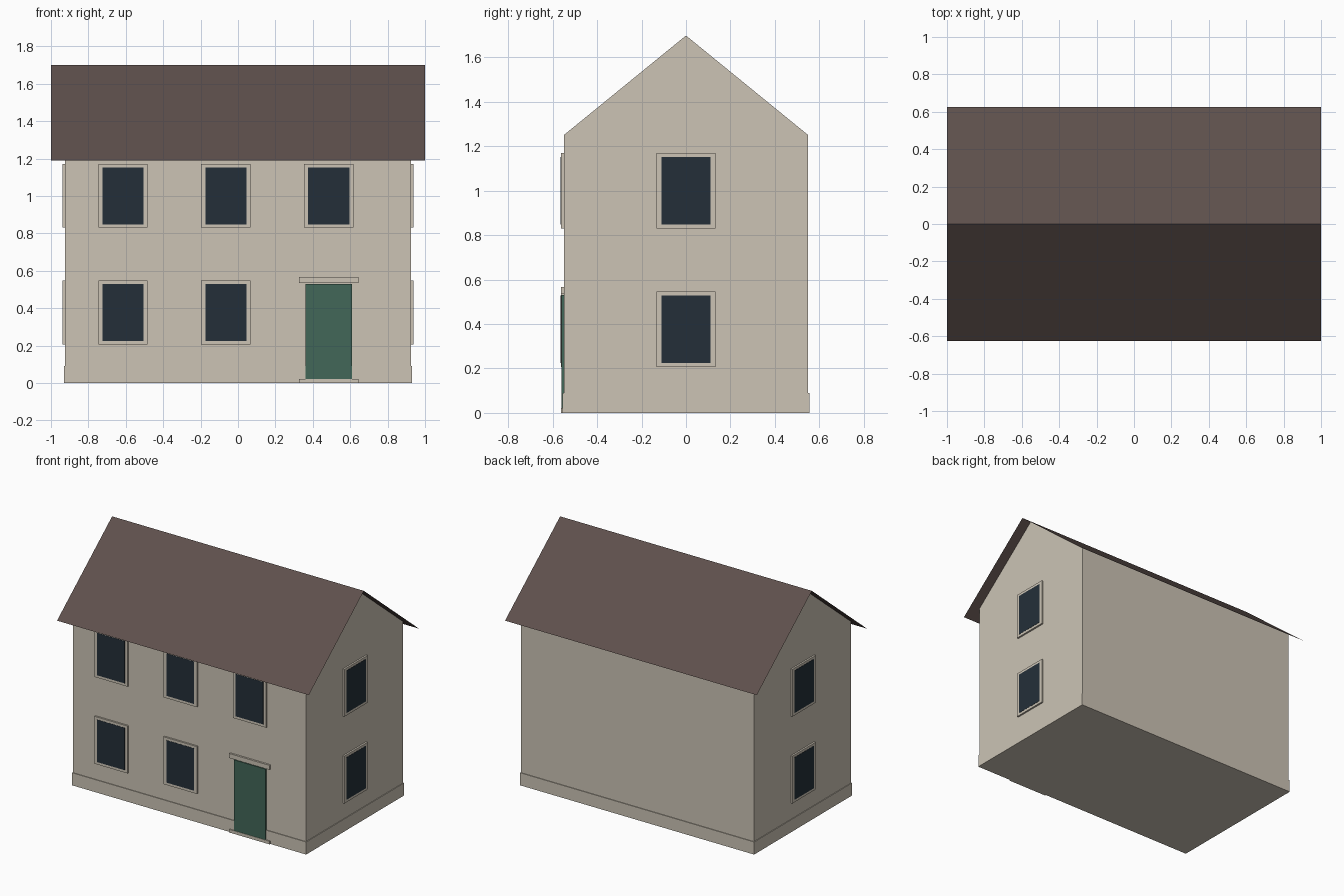
import bpy, bmesh

if "Cube" in bpy.data.objects:
    bpy.data.objects.remove(bpy.data.objects["Cube"])


def material(name, r, g, b):
    lin = [((c / 255 + 0.055) / 1.055) ** 2.4 for c in (r, g, b)]
    m = bpy.data.materials.new(name)
    m.diffuse_color = (*lin, 1)
    m.use_nodes = True
    m.node_tree.nodes["Principled BSDF"].inputs["Base Color"].default_value = m.diffuse_color
    return m


STONE = material("pale stone", 204, 196, 181)
ROOF = material("brown roof", 94, 80, 76)
GLASS = material("dark glass", 36, 47, 57)
GREEN = material("green door paint", 66, 103, 88)

HX, HY = 0.925, 0.55          # wall half sizes
EAVE, RIDGE = 1.25, 1.70


def finish(name, bm, mat):
    me = bpy.data.meshes.new(name)
    bm.to_mesh(me)
    bm.free()
    me.materials.append(mat)
    ob = bpy.data.objects.new(name, me)
    bpy.context.collection.objects.link(ob)
    return ob


def box(name, lo, hi, mat):
    bm = bmesh.new()
    bmesh.ops.create_cube(bm, size=1)
    for v in bm.verts:
        v.co = [(a + b) / 2 + c * (b - a) for a, b, c in zip(lo, hi, v.co)]
    return finish(name, bm, mat)


def wall_plate(name, side, u, z0, z1, half, near, far, mat):
    """Thin plate on a wall; near and far are distances out from the wall."""
    if side == "front":
        return box(name, (u - half, -HY - far, z0), (u + half, -HY - near, z1), mat)
    s = 1 if side == "right" else -1
    x0, x1 = sorted((s * (HX + near), s * (HX + far)))
    return box(name, (x0, u - half, z0), (x1, u + half, z1), mat)


# Walls: gable profile extruded along x
bm = bmesh.new()
profile = [(-HY, 0), (HY, 0), (HY, EAVE), (0, RIDGE - 0.002), (-HY, EAVE)]
face = bm.faces.new([bm.verts.new((-HX, y, z)) for y, z in profile])
ext = bmesh.ops.extrude_face_region(bm, geom=[face])
bmesh.ops.translate(bm, vec=(2 * HX, 0, 0),
                    verts=[g for g in ext["geom"] if isinstance(g, bmesh.types.BMVert)])
bmesh.ops.recalc_face_normals(bm, faces=bm.faces)
finish("walls", bm, STONE)

# Plinth around the foot of the walls
box("plinth", (-HX - 0.005, -HY - 0.005, 0), (HX + 0.005, HY + 0.005, 0.09), STONE)

# Roof: two thin sheets meeting at the ridge
bm = bmesh.new()
rows = [[bm.verts.new((x, y, z)) for x in (-1, 1)]
        for y, z in ((-0.625, 1.19), (0, RIDGE), (0.625, 1.19))]
for a, b in zip(rows, rows[1:]):
    bm.faces.new((a[0], a[1], b[1], b[0]))
finish("roof", bm, ROOF)


# Windows: stone surround with a glass pane
def window(side, u, z):
    wall_plate(side + "_window_surround", side, u, z - 0.17, z + 0.17, 0.132, -0.005, 0.0125, STONE)
    wall_plate(side + "_window_pane", side, u, z - 0.152, z + 0.152, 0.11, 0.009, 0.014, GLASS)


for z in (0.377, 1.0):
    for x in (-0.615, -0.065, 0.485):
        if not (x > 0 and z < 0.5):     # the door takes this bay
            window("front", x, z)
    for side in ("left", "right"):
        window(side, 0, z)

# Door with lintel and step
wall_plate("door", "front", 0.485, 0.022, 0.53, 0.125, 0, 0.011, GREEN)
wall_plate("door_lintel", "front", 0.485, 0.535, 0.567, 0.16, -0.005, 0.0135, STONE)
wall_plate("door_step", "front", 0.485, 0, 0.022, 0.16, -0.005, 0.0135, STONE)
